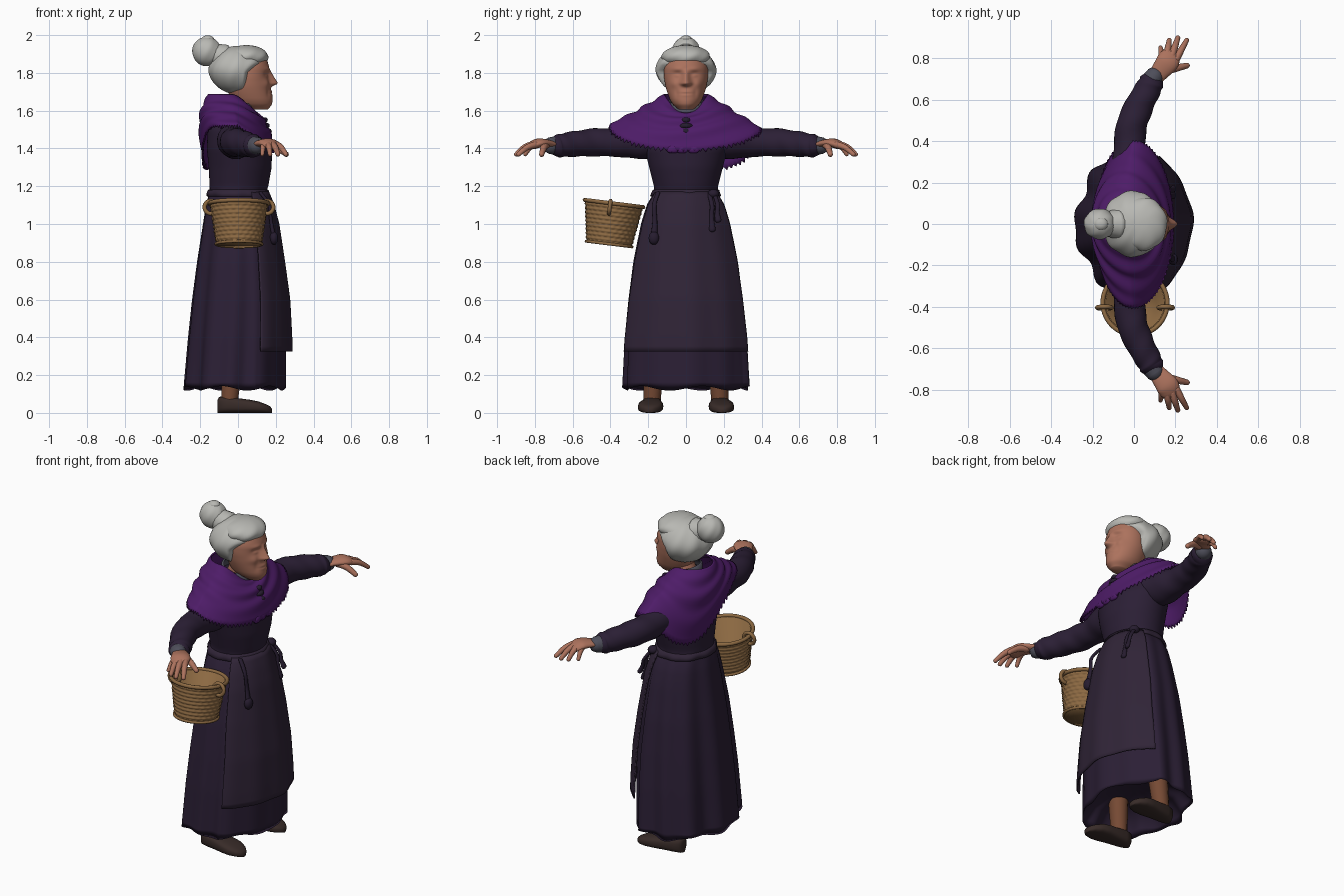
import bpy, bmesh, math, random
from mathutils import Vector as V

if "Cube" in bpy.data.objects:
    bpy.data.objects.remove(bpy.data.objects["Cube"])
random.seed(4)
TAU = 2 * math.pi

def mat(name, *rgb):
    m = bpy.data.materials.new(name)
    m.diffuse_color = [((c / 255 + .055) / 1.055) ** 2.4 for c in rgb] + [1]
    m.use_nodes = True
    m.node_tree.nodes["Principled BSDF"].inputs["Base Color"].default_value = m.diffuse_color
    return m

DRESS, APRON = mat("dress_plum", 43, 31, 53), mat("apron_plum", 48, 36, 55)
SHAWL, TIE = mat("shawl_purple", 78, 28, 104), mat("tie_dark", 38, 28, 47)
SKIN, HAIR = mat("skin", 172, 114, 93), mat("hair_grey", 184, 184, 179)
WICKER, SHOE = mat("wicker", 140, 105, 66), mat("shoe_brown", 56, 43, 40)
STOCKING, CUFF = mat("stocking", 118, 74, 52), mat("cuff_grey", 78, 78, 90)

def loft(name, rings, m, closed=True, caps=True, thick=0):
    n = len(rings[0])
    verts = [tuple(p) for r in rings for p in r]
    faces = [(i*n+j, i*n+(j+1) % n, (i+1)*n+(j+1) % n, (i+1)*n+j)
             for i in range(len(rings)-1) for j in range(n if closed else n-1)]
    if caps:
        faces += [tuple(range(n)), tuple(range((len(rings)-1)*n, len(rings)*n))]
    me = bpy.data.meshes.new(name)
    me.from_pydata(verts, [], faces)
    bm = bmesh.new()
    bm.from_mesh(me)
    bmesh.ops.recalc_face_normals(bm, faces=bm.faces)
    bm.to_mesh(me)
    bm.free()
    me.materials.append(m)
    me.shade_smooth()
    ob = bpy.data.objects.new(name, me)
    bpy.context.collection.objects.link(ob)
    if thick:
        mod = ob.modifiers.new("thickness", "SOLIDIFY")
        mod.thickness, mod.offset = thick, 0
    return ob

def spline(pts, sub=5):
    P = [V(p) for p in pts]
    P = [P[0]] + P + [P[-1]]
    out = []
    for i in range(1, len(P)-2):
        a, b, c, d = P[i-1:i+3]
        for k in range(sub):
            t = k / sub
            out.append(.5*(2*b + (c-a)*t + (2*a-5*b+4*c-d)*t*t + (3*b-a-3*c+d)*t**3))
    return out + [P[-2]]

def tube(name, pts, m, flat=1, seg=14, wrinkle=0):
    """Smooth tube through (x, y, z, radius) points with rounded ends."""
    S = spline(pts)
    rings = []
    for i, p in enumerate(S):
        t = (S[min(i+1, len(S)-1)] - S[max(i-1, 0)]).xyz.normalized()
        side = t.cross(V((0, 0, 1)) if abs(t.z) < .9 else V((1, 0, 0))).normalized()
        up = side.cross(t)
        ends = [(0, 1)]
        if i == 0:
            ends = [(-.9, .2), (-.6, .75), (0, 1)]
        if i == len(S)-1:
            ends = [(0, 1), (.6, .75), (.9, .2)]
        for push, sc in ends:
            r = p.w * sc
            rings.append([p.xyz + t*push*p.w*.8 + (side*math.cos(a) + up*flat*math.sin(a))
                          * (r + wrinkle*math.sin(2*a + i*1.1))
                          for a in (TAU*k/seg for k in range(seg))])
    return loft(name, rings, m)

def blob(name, loc, scale, m, fn=None, seg=48):
    """Ellipsoid with its poles on z, reshaped by fn on unit-sphere points."""
    rings = []
    for i in range(1, seg//2):
        f = math.pi * i / (seg//2)
        ring = []
        for k in range(seg):
            a = TAU*k/seg
            p = V((math.sin(f)*math.cos(a), math.sin(f)*math.sin(a), math.cos(f)))
            q = fn(p, a, f) if fn else p
            ring.append([loc[j] + q[j]*scale[j] for j in range(3)])
        rings.append(ring)
    return loft(name, rings, m)

def lerp_table(T, z):
    for a, b in zip(T, T[1:]):
        if z <= b[0]:
            t = max(0, (z-a[0]) / (b[0]-a[0]))
            return [p + (q-p)*t for p, q in zip(a[1:], b[1:])]
    return T[-1][1:]

def gauss(v, w):
    return math.exp(-(v/w)**2)

# dress: height, back x, front x, half width
BODY = [(.13, -.28, .245, .335), (.4, -.258, .247, .322), (.6, -.238, .243, .303),
        (.8, -.213, .222, .278), (1, -.183, .198, .238), (1.1, -.168, .175, .208),
        (1.17, -.15, .15, .167), (1.2, -.15, .16, .17), (1.3, -.155, .178, .195),
        (1.4, -.165, .18, .22), (1.5, -.16, .135, .2), (1.56, -.14, .1, .14), (1.62, -.1, .08, .09)]

def body(z, a, off=0):
    xb, xf, ry = lerp_table(BODY, z)
    fold = 0
    if z < 1.17:
        amp = .003 + .012 * (1.17-z)
        fold = amp * (.7*math.sin(11*a + .6) + .8*math.sin(6*a + 1)) * (.4 if math.cos(a) > .4 else 1)
    r = off + fold
    return V(((xb+xf)/2 + ((xf-xb)/2 + r)*math.cos(a), (ry + r)*math.sin(a), z))

N = 128
ANG = [TAU*k/N for k in range(N)]
# skirt with its recessed underside
rings = [[V((p.x*s, p.y*s, z)) for p in (body(.13, a) for a in ANG)]
         for s, z in ((.1, .27), (.5, .26), (.8, .22), (.95, .16))]
zs = [.13 + (1.17-.13)*i/32 for i in range(33)]
rings += [[body(z, a) + V((0, 0, .012*math.sin(6*a)*(z < .14))) for a in ANG] for z in zs]
loft("skirt", rings, DRESS)
loft("bodice", [[body(1.165 + .455*i/24, a) for a in ANG] for i in range(25)], DRESS)

# apron, waistband and ties
loft("apron", [[body(z, -1.12 + 2.24*k/60, .010 + .022*(1.17-z)/.85) for k in range(61)]
               for z in [.325 + .845*i/30 for i in range(31)]], APRON, closed=False, caps=False, thick=.008)
loft("waistband", [[body(z, a, o) for a in ANG] for z, o in
                   [(1.145, 0), (1.148, .01), (1.165, .013), (1.18, .009), (1.183, 0)]], APRON, caps=False)
for y, low in ((.135, .97), (.165, 1.02), (-.165, .93)):
    tube("apron_tie", [(.12, y*.9, 1.165, .012), (.165, y*1.02, 1.1, .012), (.175, y, (1.1+low)/2, .013),
                       (.19, y*1.03, low, .018)], TIE, .7)
blob("tie_knot", (.12, .145, 1.16), (.03, .03, .024), TIE, seg=16)
blob("tie_tassel", (.19, -.17, .925), (.022, .028, .035), TIE, seg=16)

# shawl draped from neck over shoulders, longest at the back left
M = 168
rings = []
for i in range(25):
    t = i / 24
    ring = []
    for k in range(M):
        a = TAU*k/M
        c, s = math.cos(a), math.sin(a)
        f = max(0, c)
        A = V((-.04 + .115*c, .115*s, 1.685 - .1*f*f))
        B = V((-.025 + (.185 if c > 0 else .205)*c, .23*s, 1.61 - .03*c*c))
        drop = .225 * max(0, math.cos(a - 2.65))**3
        C = V((-.005 + (.192 if c > 0 else .18)*c, .4*s, 1.528 - .13*f - drop))
        p = A*(1-t)**2 + B*2*t*(1-t) + C*t*t
        ripple = .006*math.sin(t*19 + 1.5*math.sin(2*a)) * math.sin(math.pi*t)
        p += V((c, s, .7)) * ripple
        if i == 24:      # ragged fringe
            p += V((c*.004, s*.008, -.012 - random.random()*.012)) * (k % 2)
        ring.append(p)
    rings.append(ring)
loft("shawl", rings, SHAWL, caps=False, thick=.008)
for z, w in ((1.545, .026), (1.515, .036), (1.485, .026)):
    tube("shawl_knot", [(.122 + (1.55-z)*.35, -w, z, .011), (.142 + (1.55-z)*.35, 0, z+.006, .014),
                        (.122 + (1.55-z)*.35, w, z, .011)], TIE)
for y in (-.07, -.02, .04):
    blob("shawl_tail", (.178, y, 1.395), (.014, .034, .022), SHAWL, seg=16)

# neck and collar
tube("neck", [(-.02, 0, 1.55, .066), (.03, 0, 1.68, .064)], SKIN)
loft("collar", [[V(((.083+o)*math.cos(a), (.092+o)*math.sin(a), z - .02*math.cos(a))) for a in ANG]
                for z, o in [(1.57, .012), (1.61, .006), (1.65, .004), (1.65, -.008)]], CUFF, caps=False)

# head: one loft with the features pushed out of the surface
HEAD = [(1.605, .07, .15, .03), (1.62, .0, .176, .06), (1.65, -.03, .184, .082), (1.69, -.05, .178, .097),
        (1.73, -.06, .17, .109), (1.78, -.06, .165, .117), (1.83, -.06, .166, .117), (1.88, -.05, .15, .1),
        (1.91, 0, .11, .06)]
rings = []
for i in range(62):
    z = 1.605 + .305*i/61
    near = [lerp_table(HEAD, z+d) for d in (-.014, -.007, 0, .007, .014)]
    xb, xf, ry = [sum(v)/5 for v in zip(*near)]
    ring = []
    for a in ANG:
        x, y = (xb+xf)/2 + (xf-xb)/2*math.cos(a), ry*math.sin(a)
        if math.cos(a) > 0:
            e = abs(y)
            ramp = max(0, min(1, (1.825-z)/.075)) if z > 1.745 else gauss(z-1.745, .014)
            x += .041*ramp*gauss(y, .013 + .01*ramp)                       # nose
            x += .007*gauss(e-.02, .012)*gauss(z-1.74, .014)               # nostrils
            x -= .012*gauss(e-.045, .024)*gauss(z-1.79, .016)              # eye sockets
            x += .009*gauss(e-.046, .017)*gauss(z-1.786, .010)             # eyelids
            x += .005*gauss(e-.045, .03)*gauss(z-1.82, .012)               # brows
            x += .008*gauss(e-.065, .022)*gauss(z-1.742, .022)             # cheeks
            x -= .004*gauss(e-.05, .012)*gauss(z-1.695, .025)              # cheek folds
            x += .006*gauss(y, .03)*gauss(z-1.692, .016)                   # lips
            x -= .006*gauss(y, .03)*gauss(z-1.69, .005)                    # mouth line
        ring.append(V((x, y, z)))
    rings.append(ring)
loft("head", rings, SKIN)

# hair swept back to a bun
def cap(p, a, f):
    q = p * (1 + (.02*math.sin(9*a + 3*f) + .012*math.sin(5*f)) * math.sin(f)**2)
    if p.z < .3 and q.x > .15:
        q.x = .15 + (q.x-.15) * (.35 + .65*max(0, min(1, (p.z+.1)/.4)))
    return q
def wave(p, a, f):
    return p * (1 + .022*math.sin(7*a + 4*f) * math.sin(f)**3)
blob("hair", (0, 0, 1.815), (.152, .158, .128), HAIR, cap, 64)
blob("hair_front_roll", (.045, 0, 1.885), (.115, .128, .062), HAIR, wave)
blob("hair_bun", (-.165, 0, 1.913), (.077, .074, .078), HAIR, wave)
blob("hair_bun_tip", (-.16, 0, 1.975), (.035, .032, .024), HAIR, seg=24)
tube("hair_bun_base", [(-.08, 0, 1.88, .075), (-.13, 0, 1.9, .06)], HAIR)

for s in (1, -1):
    # arms and hands
    tube("sleeve", [(0, s*.12, 1.455, .09), (-.015, s*.24, 1.44, .096), (-.022, s*.36, 1.433, .077),
                    (-.01, s*.48, 1.432, .074), (.03, s*.58, 1.425, .068), (.07, s*.655, 1.416, .062),
                    (.085, s*.685, 1.413, .059)], DRESS, seg=28, wrinkle=.0022)
    tube("cuff", [(.09, s*.70, 1.415, .048), (.105, s*.722, 1.415, .044)], CUFF, seg=20)
    tube("palm", [(.09, s*.69, 1.415, .035), (.125, s*.735, 1.426, .045), (.16, s*.78, 1.428, .055),
                  (.175, s*.81, 1.418, .05)], SKIN, .45, 20)
    for kx, ky, tx, ty, r in ((.203, .795, .255, .888, .0155), (.183, .812, .212, .9, .016),
                              (.159, .815, .17, .888, .0155), (.136, .8, .128, .852, .0138),
                              (.15, .74, .258, .765, .018)):
        tube("finger", [(kx, s*ky, 1.42, r*1.2), ((kx+tx)/2, s*(ky+ty)/2, 1.405, r),
                        (tx, s*ty, 1.367, r*.75)], SKIN, seg=12)
    # legs and shoes
    tube("leg", [(-.03, s*.17, .26, .055), (-.037, s*.175, .16, .05), (-.045, s*.18, .06, .045)], STOCKING)
    rings = []
    for x, w, h in ((-.108, .018, .07), (-.1, .038, .085), (-.06, .05, .088), (0, .056, .078),
                    (.06, .066, .07), (.11, .066, .06), (.15, .05, .045), (.172, .028, .034), (.18, .01, .02)):
        c = s * (.18 + .06*(x+.04))
        rings.append([V((x, c + w*math.copysign(abs(math.cos(a))**.7, math.cos(a)),
                         h/2 + h/2*math.copysign(abs(math.sin(a))**.7, math.sin(a))))
                      for a in (TAU*k/28 for k in range(28))])
    loft("shoe", rings, SHOE)

# basket: woven wall, rim, bands and two ring handles, tilted as one
parts, rings = [], []
for i in range(61):
    z = .22*i/60
    r = .12 + .034*z/.22 + .002*math.sin(z*TAU/.022)
    rings.append([V(((r + .0015*math.sin(24*a + math.pi*int(z/.022)))*math.cos(a),
                     (r + .0015*math.sin(24*a + math.pi*int(z/.022)))*math.sin(a), z)) for a in ANG])
rings += [[V((r*math.cos(a), r*math.sin(a), z)) for a in ANG] for r, z in ((.14, .22), (.106, .02))]
parts.append(loft("basket", rings, WICKER))
RIMS = [(.156, .222, .011, 0), (.122, .006, .008, 0), (.034, .2, .011, -1), (.034, .2, .011, 1)]
for r, z, t, s in RIMS:
    bpy.ops.mesh.primitive_torus_add(major_radius=r, minor_radius=t, major_segments=64, minor_segments=10,
                                     location=(s*.148, -.02*abs(s), z), rotation=(abs(s)*math.pi/2, 0, 0))
    ob = bpy.context.object
    ob.name = "basket_handle" if s else "basket_rim"
    ob.data.materials.append(WICKER)
    ob.data.shade_smooth()
    parts.append(ob)
root = bpy.data.objects.new("basket_pivot", None)
bpy.context.collection.objects.link(root)
root.location, root.rotation_euler = (.005, -.408, .888), (math.radians(-7), 0, 0)
root.hide_render = True
for ob in parts:
    ob.parent = root
